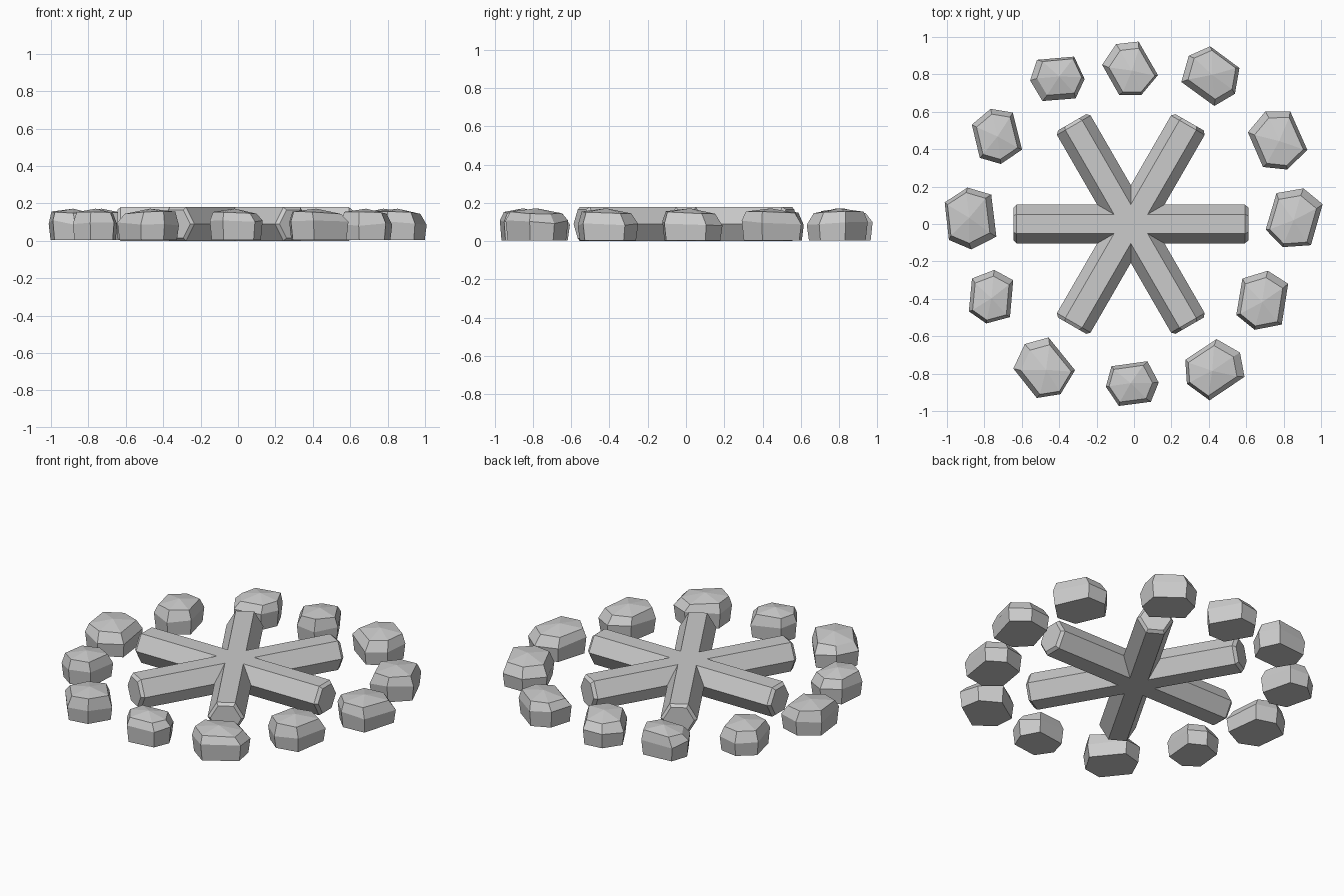
import bpy, bmesh, math, random
from mathutils import Vector, Matrix

cube = bpy.data.objects.get("Cube")
if cube:
    bpy.data.objects.remove(cube, do_unlink=True)

random.seed(4)


def make_material(name, colour):
    material = bpy.data.materials.new(name)
    material.use_nodes = True
    material.diffuse_color = colour
    material.node_tree.nodes["Principled BSDF"].inputs["Base Color"].default_value = colour
    return material


grey = make_material("plain grey", (0.6, 0.6, 0.6, 1))


def finish(bm, name):
    """Turn a bmesh into a flat shaded grey object."""
    bmesh.ops.recalc_face_normals(bm, faces=bm.faces)
    mesh = bpy.data.meshes.new(name)
    bm.to_mesh(mesh)
    bm.free()
    mesh.materials.append(grey)
    obj = bpy.data.objects.new(name, mesh)
    bpy.context.collection.objects.link(obj)
    return obj


def bridge(bm, lower, upper):
    """Join two rings that have the same number of corners."""
    count = len(lower)
    for i in range(count):
        j = (i + 1) % count
        bm.faces.new((lower[i], lower[j], upper[j], upper[i]))


# Logs: six-sided bars with chamfered ends, crossing at the hub
LOG_RADIUS = 0.104
LOG_HALF = 0.628
CHAMFER = 0.018
HUB = Vector((-0.017, 0, 0.09))


def make_log(name, heading):
    bm = bmesh.new()
    sections = [(-LOG_HALF, 0.84), (CHAMFER - LOG_HALF, 1),
                (LOG_HALF - CHAMFER, 1), (LOG_HALF, 0.84)]
    rings = []
    for along, scale in sections:
        ring = []
        for side in range(6):
            angle = side * math.pi / 3
            ring.append(bm.verts.new((along,
                                      LOG_RADIUS * scale * math.cos(angle),
                                      LOG_RADIUS * scale * math.sin(angle))))
        rings.append(ring)
    for lower, upper in zip(rings, rings[1:]):
        bridge(bm, lower, upper)
    bm.faces.new(rings[0])
    bm.faces.new(rings[-1])
    turn = Matrix.Rotation(math.radians(heading), 4, "Z")
    bm.transform(Matrix.Translation(HUB) @ turn)
    finish(bm, name)


for number in range(3):
    make_log(f"log_{number + 1}", number * 60)


# Stones: one uneven six-cornered boulder, turned and sized around the circle
CORNER_GAPS = (86, 47, 52, 75, 46, 54)
# Each level is a height and a width factor
LEVELS = ((0.005, 0.93), (0.095, 1.0), (0.15, 0.82))


def make_stone(name, x, y, radius, start):
    bm = bmesh.new()
    corners, heading = [], start
    for gap in CORNER_GAPS:
        angle = math.radians(heading)
        corners.append(Vector((math.cos(angle), math.sin(angle), 0)) * radius)
        heading += gap
    # The top leans a little to one side
    lean = Vector((random.uniform(-1, 1), random.uniform(-1, 1), 0)) * 0.012
    rings = []
    for level, (height, width) in enumerate(LEVELS):
        ring = []
        for corner in corners:
            point = corner * width + Vector((x, y, height))
            if level == 1:
                point.z += random.uniform(-0.015, 0.015)
            if level == 2:
                point += lean
                point.z += lean.dot(corner.normalized()) * 0.6
            ring.append(bm.verts.new(point))
        rings.append(ring)
    for lower, upper in zip(rings, rings[1:]):
        bridge(bm, lower, upper)
    bm.faces.new(rings[0])
    # Low crown on top
    crown = bm.verts.new(Vector((x, y, 0.172)) + lean)
    top = rings[-1]
    for i, vert in enumerate(top):
        bm.faces.new((vert, top[(i + 1) % len(top)], crown))
    finish(bm, name)


# Position, radius and turn of every stone, anticlockwise from the left side
STONES = (
    (0.86, 0.03, 0.167, -59),
    (0.77, 0.45, 0.166, -19),
    (0.41, 0.79, 0.16, 191),
    (-0.02, 0.83, 0.152, -13),
    (-0.41, 0.78, 0.146, 52),
    (-0.73, 0.47, 0.15, -29),
    (-0.87, 0.03, 0.166, -36),
    (-0.76, -0.39, 0.145, -48),
    (-0.48, -0.77, 0.165, -4),
    (-0.01, -0.85, 0.142, 55),
    (0.43, -0.78, 0.165, -99),
    (0.69, -0.41, 0.162, -52),
)

for number, placing in enumerate(STONES, 1):
    make_stone(f"stone_{number}", *placing)
